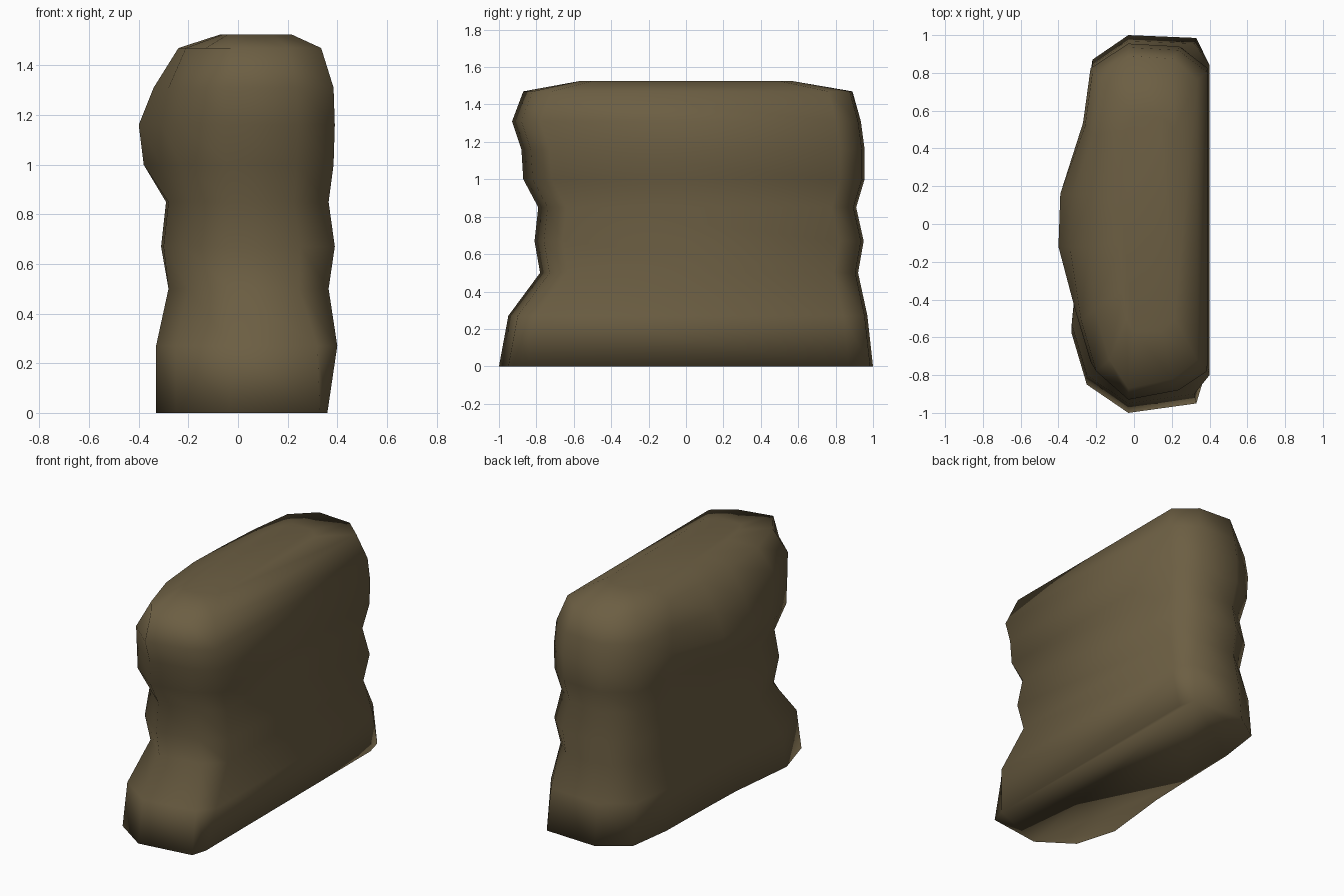
import bpy, bmesh

# One earthy brown for the whole rock
brown = bpy.data.materials.new("earth brown")
brown.diffuse_color = (0.15, 0.113, 0.056, 1)

# Height, front y, back y, right x, left x (front end, middle, back end), end-corner inset
levels = [
    (0.00, -1.00, 1.00, 0.36, -0.33, -0.28, -0.25, 0.03),
    (0.27, -0.95, 0.97, 0.40, -0.33, -0.29, -0.25, 0.08),
    (0.50, -0.78, 0.92, 0.365, -0.28, -0.27, -0.22, 0.12),
    (0.67, -0.81, 0.95, 0.39, -0.30, -0.31, -0.24, 0.14),
    (0.85, -0.79, 0.91, 0.365, -0.28, -0.29, -0.23, 0.14),
    (1.00, -0.87, 0.955, 0.385, -0.31, -0.38, -0.25, 0.15),
    (1.16, -0.88, 0.955, 0.39, -0.31, -0.40, -0.26, 0.15),
    (1.31, -0.93, 0.935, 0.385, -0.28, -0.34, -0.25, 0.15),
    (1.47, -0.87, 0.89, 0.335, -0.21, -0.24, -0.20, 0.13),
]


def ring(z, yf, yb, xr, xf, xm, xb, inset):
    """Cross-section: straight right side, chamfered ends, bulging left side."""
    return [
        (-0.03, yb, z), (xr - inset, yb - 0.015, z), (xr, yb - 0.13, z),
        (xr, yf + 0.15, z), (xr - inset, yf + 0.05, z), (-0.03, yf, z),
        (xf + 0.08, yf + 0.15, z), (xf, yf + 0.42, z),
        (xm, -0.12, z), (xm + 0.01, 0.16, z),
        (xb - 0.01, yb - 0.42, z), (xb + 0.03, yb - 0.13, z),
    ]


bm = bmesh.new()
rings = [[bm.verts.new(p) for p in ring(*lv)] for lv in levels]

# Flat crown, smaller than the ring below it
crown = [(0.0, 0.57), (0.14, 0.57), (0.215, 0.5), (0.215, -0.5), (0.14, -0.57),
         (0.0, -0.57), (-0.04, -0.5), (-0.06, -0.35), (-0.07, -0.1),
         (-0.07, 0.1), (-0.06, 0.35), (-0.04, 0.5)]
rings.append([bm.verts.new((x, y, 1.525)) for x, y in crown])

# Skin between rings, then close the base and crown
n = len(crown)
for low, high in zip(rings, rings[1:]):
    for i in range(n):
        j = (i + 1) % n
        bm.faces.new((low[i], low[j], high[j], high[i]))
bm.faces.new(rings[0])
bm.faces.new(rings[-1])
bmesh.ops.recalc_face_normals(bm, faces=bm.faces)
for f in bm.faces:
    f.smooth = True

mesh = bpy.data.meshes.new("rock_wall")
bm.to_mesh(mesh)
bm.free()
mesh.materials.append(brown)
bpy.context.collection.objects.link(bpy.data.objects.new("rock_wall", mesh))
